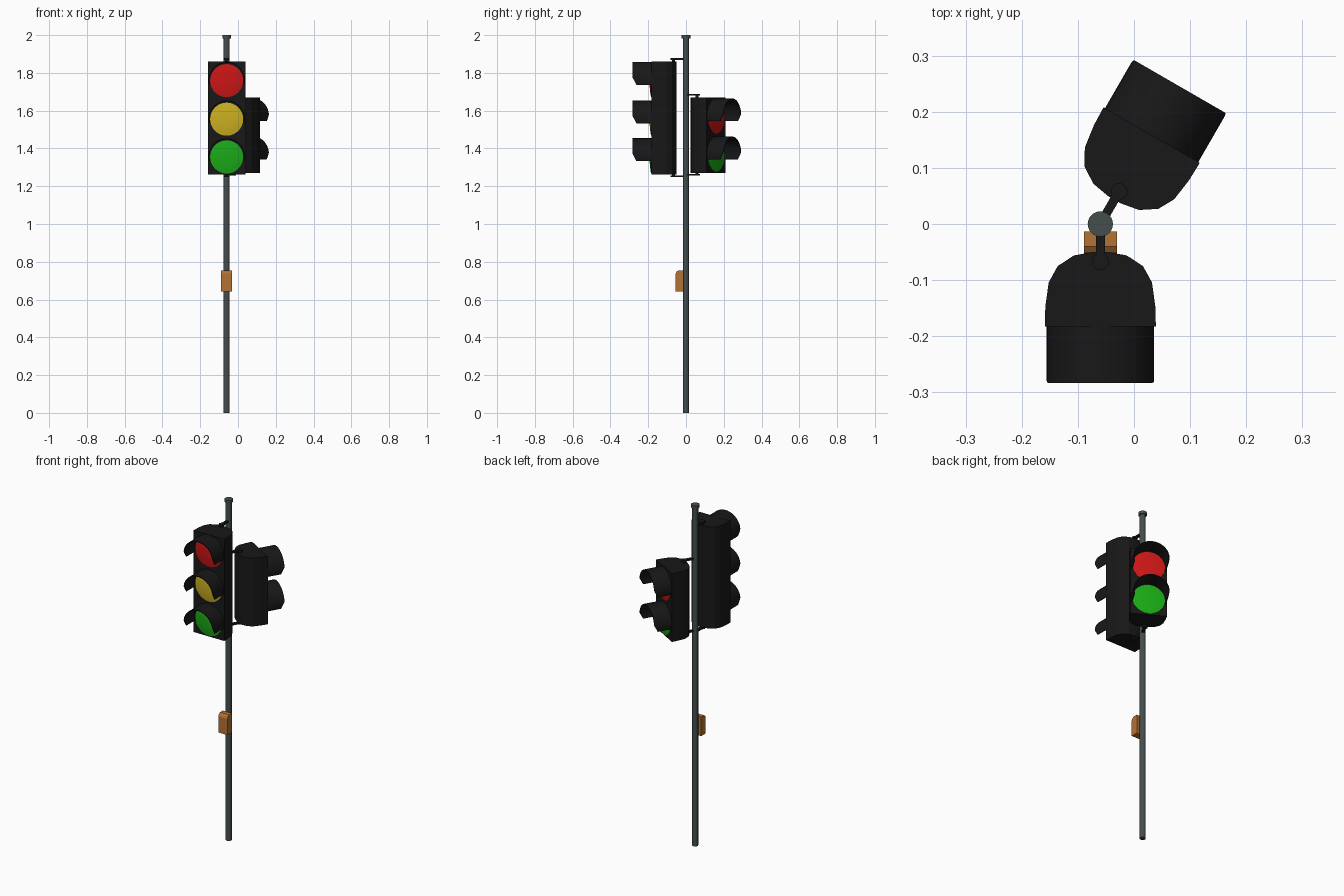
import bpy, bmesh, math
from mathutils import Matrix, Vector

if "Cube" in bpy.data.objects:
    bpy.data.objects.remove(bpy.data.objects["Cube"])

POLE_X = -0.06


def material(name, rgb):
    m = bpy.data.materials.new(name)
    m.diffuse_color = (*rgb, 1)
    m.use_nodes = True
    m.node_tree.nodes["Principled BSDF"].inputs["Base Color"].default_value = m.diffuse_color
    return m


BLACK = material("black", (0.009, 0.009, 0.009))
STEEL = material("dark_steel", (0.06, 0.075, 0.075))
ORANGE = material("orange", (0.45, 0.17, 0.035))
RED = material("red", (0.6, 0.008, 0.008))
YELLOW = material("yellow", (0.6, 0.43, 0.015))
GREEN = material("green", (0.01, 0.4, 0.008))


def finish(name, bm, mat, turn=0.0, smooth=None):
    """Turn a mesh built around the pole axis and place it on the pole."""
    bmesh.ops.recalc_face_normals(bm, faces=bm.faces)
    bm.transform(Matrix.Translation((POLE_X, 0, 0)) @ Matrix.Rotation(turn, 4, 'Z'))
    me = bpy.data.meshes.new(name)
    bm.to_mesh(me)
    bm.free()
    if smooth:
        me.polygons.foreach_set("use_smooth", [True] * len(me.polygons))
        me.set_sharp_from_angle(angle=math.radians(smooth))
    me.materials.append(mat)
    ob = bpy.data.objects.new(name, me)
    bpy.context.collection.objects.link(ob)
    return ob


def prism(bm, points, offset):
    """Solid from a planar outline pushed along an offset."""
    face = bm.faces.new([bm.verts.new(p) for p in points])
    new = bmesh.ops.extrude_face_region(bm, geom=[face], use_keep_orig=True)["geom"]
    bmesh.ops.translate(bm, vec=Vector(offset),
                        verts=[g for g in new if isinstance(g, bmesh.types.BMVert)])


def cylinder(bm, r, z0, z1, y=0.0, sides=20):
    bmesh.ops.create_cone(bm, cap_ends=True, segments=sides, radius1=r, radius2=r, depth=z1 - z0,
                          matrix=Matrix.Translation((0, y, (z0 + z1) / 2)))


def housing(name, z0, z1, turn):
    half = [(0.013, -0.05), (0.047, -0.056), (0.076, -0.075), (0.092, -0.104),
            (0.098, -0.147), (0.099, -0.183)]
    outline = half + [(-x, y) for x, y in reversed(half)]
    bm = bmesh.new()
    prism(bm, [(x, y, z0) for x, y in outline], (0, 0, z1 - z0))
    finish(name, bm, BLACK, turn)


def lens(name, z, mat, turn):
    # shallow dome made of rings
    bm = bmesh.new()
    n, prev = 40, None
    for r, y in [(0.0875, -0.180), (0.0875, -0.185), (0.065, -0.189), (0.035, -0.192)]:
        ring = [bm.verts.new((r * math.cos(a), y, z + r * math.sin(a)))
                for a in (2 * math.pi * i / n for i in range(n))]
        if prev:
            for i in range(n):
                j = (i + 1) % n
                bm.faces.new((prev[i], prev[j], ring[j], ring[i]))
        prev = ring
    bm.faces.new(prev)
    finish(name, bm, mat, turn, 40)


def visor(name, z, turn):
    # arched sheet whose front edge falls back towards the lower tips
    bm = bmesh.new()
    start, end, n, prev = math.radians(-15), math.radians(195), 28, None
    for i in range(n + 1):
        a = start + (end - start) * i / n
        s = math.sin(a)
        front = -0.283 + 0.02 * min(1, max(0, (0.15 - s) / 0.4))
        row = [bm.verts.new((r * math.cos(a), y, z + 0.003 + r * s))
               for r, y in ((0.096, -0.178), (0.096, front), (0.091, front), (0.091, -0.178))]
        if prev:
            for k in range(4):
                m = (k + 1) % 4
                bm.faces.new((prev[k], prev[m], row[m], row[k]))
        else:
            bm.faces.new(row)
        prev = row
    bm.faces.new(prev)
    finish(name, bm, BLACK, turn, 30)


def bracket(name, z, body_z, turn):
    # flat arm from the pole with a round bolt into the housing
    bm = bmesh.new()
    w, t = 0.008, 0.005
    prism(bm, [(-w, 0, z - t), (w, 0, z - t), (w, -0.068, z - t), (-w, -0.068, z - t)], (0, 0, 2 * t))
    lo, hi = sorted((z - t if z < body_z else z + t, body_z))
    cylinder(bm, 0.015, z - t, z + t, -0.067, 16)
    cylinder(bm, 0.008, lo, hi, -0.067, 12)
    finish(name, bm, BLACK, turn)


def signal_head(label, z0, z1, lamps, turn):
    housing(label + "_housing", z0, z1, turn)
    for colour, z, mat in lamps:
        lens(f"{label}_{colour}_lens", z, mat, turn)
        visor(f"{label}_{colour}_visor", z, turn)
    bracket(label + "_top_bracket", z1 + 0.014, z1, turn)
    bracket(label + "_bottom_bracket", z0 - 0.009, z0, turn)


# Pole and cap
bm = bmesh.new()
cylinder(bm, 0.016, 0, 1.99)
finish("pole", bm, STEEL, 0, 40)
bm = bmesh.new()
cylinder(bm, 0.0225, 1.983, 2.0, sides=24)
finish("pole_cap", bm, STEEL, 0, 40)

# Vehicle signal facing front, pedestrian signal turned away
signal_head("vehicle", 1.262, 1.859,
            [("red", 1.759, RED), ("yellow", 1.555, YELLOW), ("green", 1.355, GREEN)], 0)
signal_head("pedestrian", 1.27, 1.67,
            [("red", 1.566, RED), ("green", 1.364, GREEN)], math.radians(150))

# Push button box with a sloped top front edge
bm = bmesh.new()
side = [(-0.013, 0.643), (-0.055, 0.643), (-0.055, 0.737), (-0.05, 0.748), (-0.04, 0.755), (-0.013, 0.755)]
prism(bm, [(-0.0295, y, z) for y, z in side], (0.059, 0, 0))
finish("button_box", bm, ORANGE)
